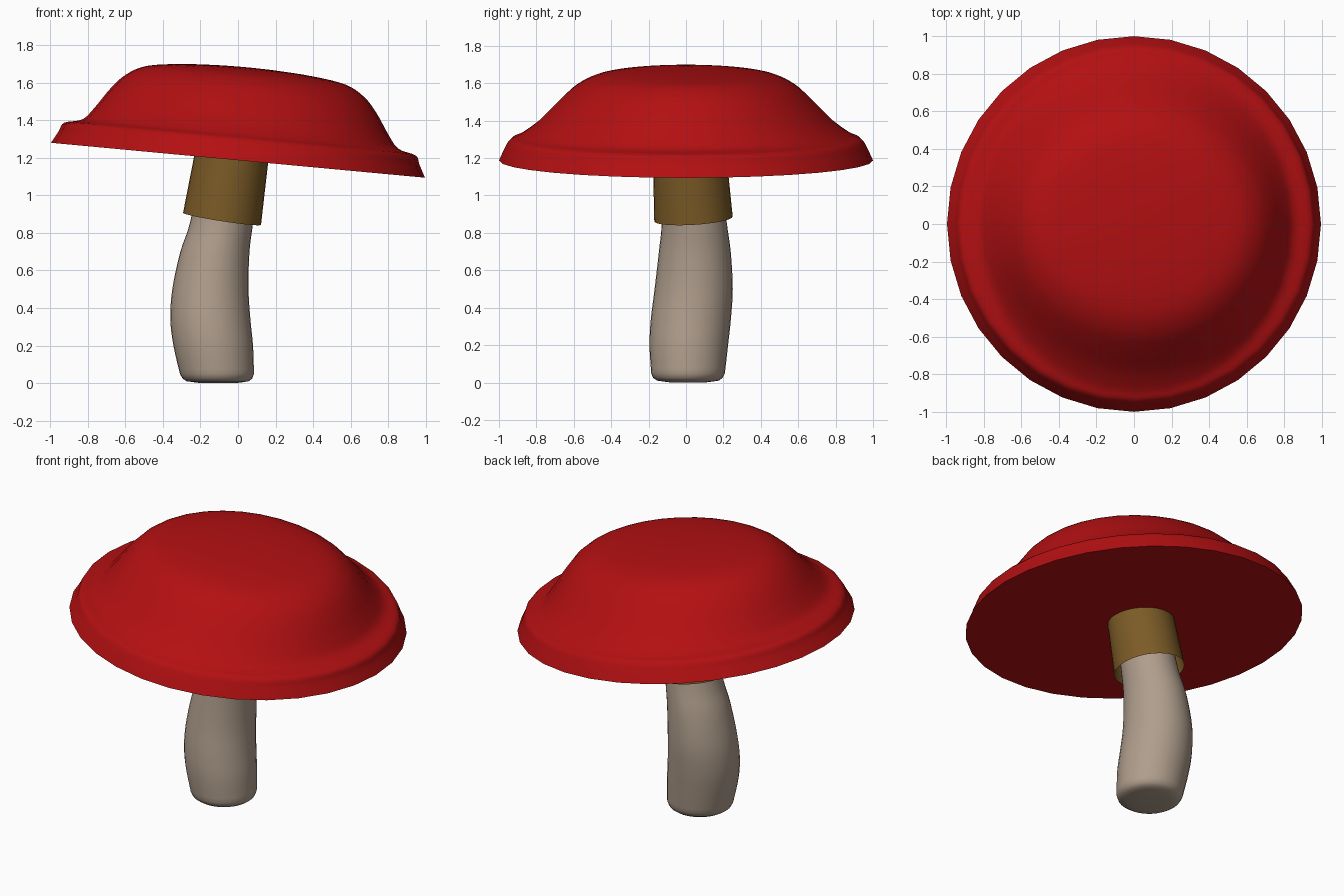
import bpy, bmesh, math
from mathutils import Vector, Euler

if "Cube" in bpy.data.objects:
    bpy.data.objects.remove(bpy.data.objects["Cube"])

SIDES = 32


def smooth_path(points, steps):
    """Catmull-Rom interpolation through tuples of any length."""
    pts = [Vector(p) for p in points]
    out = []
    for i in range(len(pts) - 1):
        a, b = pts[max(i - 1, 0)], pts[i]
        c, d = pts[i + 1], pts[min(i + 2, len(pts) - 1)]
        for s in range(steps):
            t = s / steps
            out.append(b + 0.5 * t * ((c - a) + t * ((2 * a - 5 * b + 4 * c - d)
                       + t * (3 * b - a - 3 * c + d))))
    return out + [pts[-1]]


def loft(name, rings, color, cap_start=True, cap_end=True):
    """Skin rings given as (cx, cy, z, rx, ry)."""
    bm = bmesh.new()
    loops = []
    for cx, cy, z, rx, ry in rings:
        loops.append([bm.verts.new((cx + rx * math.cos(a), cy + ry * math.sin(a), z))
                      for a in (2 * math.pi * k / SIDES for k in range(SIDES))])
    for lo, hi in zip(loops, loops[1:]):
        for k in range(SIDES):
            j = (k + 1) % SIDES
            bm.faces.new((lo[k], lo[j], hi[j], hi[k]))
    if cap_start:
        bm.faces.new(loops[0][::-1])
    if cap_end:
        bm.faces.new(loops[-1])
    mesh = bpy.data.meshes.new(name)
    bm.to_mesh(mesh)
    bm.free()
    obj = bpy.data.objects.new(name, mesh)
    bpy.context.collection.objects.link(obj)
    mat = bpy.data.materials.new(name + "_color")
    mat.diffuse_color = (*color, 1)
    mat.use_nodes = True
    mat.node_tree.nodes["Principled BSDF"].inputs["Base Color"].default_value = mat.diffuse_color
    mesh.materials.append(mat)
    bpy.ops.object.select_all(action='DESELECT')
    obj.select_set(True)
    bpy.context.view_layer.objects.active = obj
    bpy.ops.object.shade_smooth_by_angle(angle=math.radians(45))
    return obj


# Cap: tilted dome with a stepped rim, profile as (rx, ry, height)
profile = [(1.0, 1.0, 0), (0.965, 0.97, 0.065), (0.94, 0.94, 0.113),
           (0.845, 0.885, 0.14), (0.785, 0.79, 0.21), (0.71, 0.68, 0.32),
           (0.635, 0.59, 0.4), (0.53, 0.48, 0.455), (0.35, 0.33, 0.482),
           (0.16, 0.16, 0.494), (0.03, 0.03, 0.497)]
rings = [(0, 0, p[2], p[0], p[1]) for p in smooth_path(profile, 4)]
cap = loft("cap", rings, (0.45, 0.005, 0.006))
cap.location = (0, 0, 1.187)
cap.rotation_euler = (0, math.radians(5.33), 0)

# Stalk: gently bent and rounded at the foot
foot = [(-0.105, 0.01, 0.005, 0.13, 0.13), (-0.108, 0.01, 0.01, 0.165, 0.165),
        (-0.11, 0.01, 0.025, 0.186, 0.186)]
body = [(-0.112, 0.011, 0.05, 0.197, 0.197), (-0.132, 0.015, 0.2, 0.212, 0.21),
        (-0.147, 0.026, 0.34, 0.213, 0.214), (-0.147, 0.041, 0.5, 0.203, 0.209),
        (-0.123, 0.047, 0.7, 0.184, 0.192), (-0.085, 0.043, 0.87, 0.167, 0.173),
        (-0.035, 0.02, 1.22, 0.155, 0.155)]
loft("stalk", [(-0.105, 0.01, 0, 0.09, 0.09)] + foot + [tuple(p) for p in smooth_path(body, 4)],
     (0.43, 0.34, 0.265))

# Collar: open sleeve around the stalk top
collar = loft("collar", [(0, 0, 0, 0.21, 0.21), (0, 0, 0.38, 0.195, 0.195)],
              (0.2, 0.105, 0.02), cap_start=False, cap_end=False)
collar.location = (-0.085, 0.04, 0.875)
collar.rotation_euler = Euler((math.radians(3.5), math.radians(8.8), 0))
